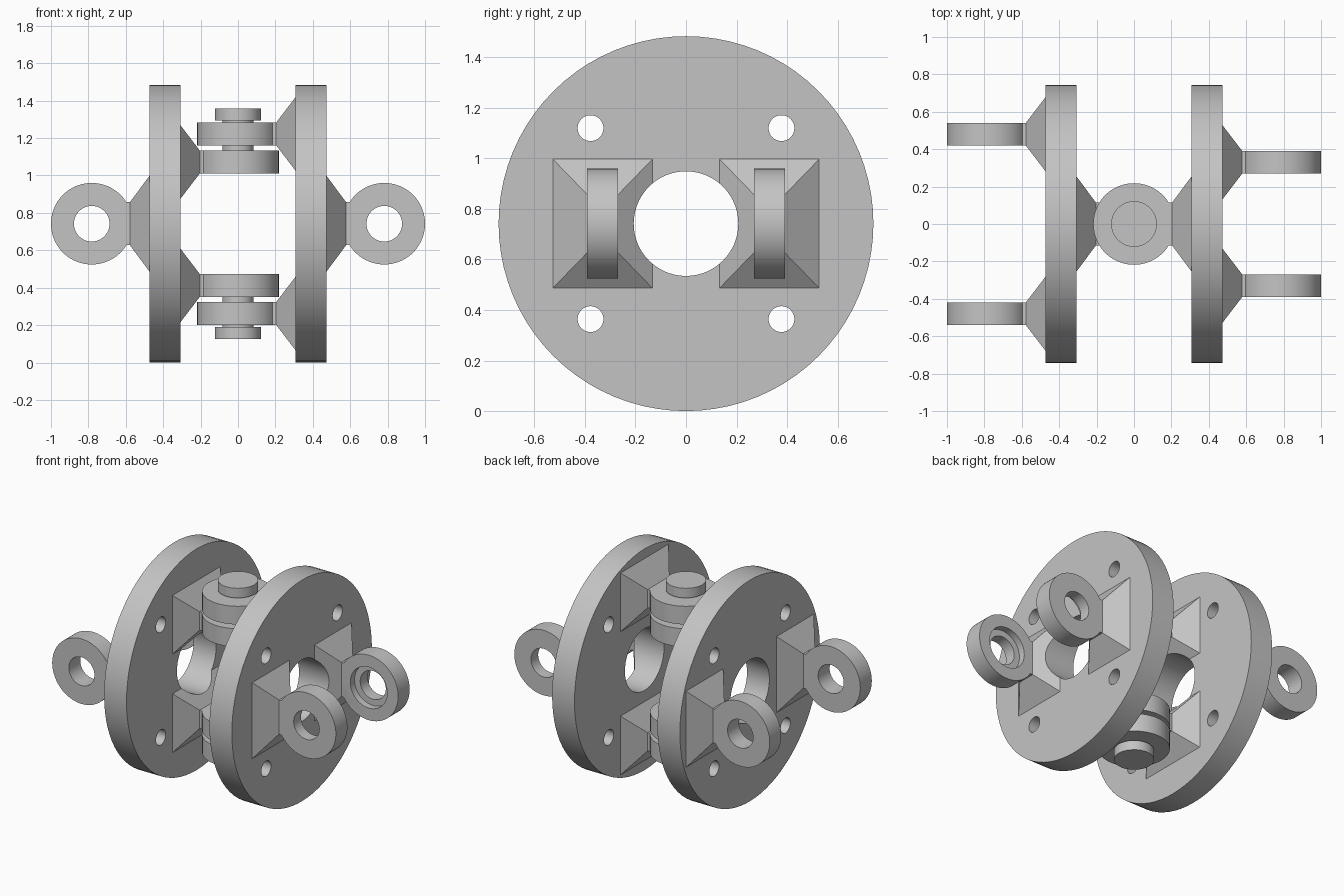
import bpy, bmesh, math
from mathutils import Matrix, Vector

cube = bpy.data.objects.get("Cube")
if cube:
    bpy.data.objects.remove(cube, do_unlink=True)

RADIUS = 0.742          # flange radius, also the height of the axis
HALF = 0.083            # half thickness of a flange
PITCH = 0.391           # flange centre to pin axis
LUG = 0.061             # half thickness of a lug
REACH = PITCH - HALF    # flange face to pin axis
INNER, OUTER = 0.33, 0.48
BORE = 0.207
SIDES = 80

steel = bpy.data.materials.new("Grey steel")
steel.use_nodes = True
grey = (0.55, 0.55, 0.55, 1)
steel.diffuse_color = grey
steel.node_tree.nodes["Principled BSDF"].inputs["Base Color"].default_value = grey

TURN = {"X": Matrix.Rotation(math.pi / 2, 4, "Y"),
        "Y": Matrix.Rotation(math.pi / 2, 4, "X"),
        "Z": Matrix.Identity(4)}


def rot(degrees, axis):
    return Matrix.Rotation(math.radians(degrees), 4, axis)


def make(name, bm):
    bmesh.ops.recalc_face_normals(bm, faces=bm.faces[:])
    mesh = bpy.data.meshes.new(name)
    bm.to_mesh(mesh)
    bm.free()
    mesh.materials.append(steel)
    obj = bpy.data.objects.new(name, mesh)
    bpy.context.collection.objects.link(obj)
    return obj


def cylinder(name, radius, length, axis, centres=((0, 0, 0),)):
    bm = bmesh.new()
    for c in centres:
        bmesh.ops.create_cone(bm, cap_ends=True, segments=SIDES, radius1=radius,
                              radius2=radius, depth=length,
                              matrix=Matrix.Translation(c) @ TURN[axis])
    return make(name, bm)


def select(obj):
    bpy.ops.object.select_all(action="DESELECT")
    bpy.context.view_layer.objects.active = obj
    obj.select_set(True)


def combine(obj, tool, operation):
    select(obj)
    mod = obj.modifiers.new("Combine", "BOOLEAN")
    mod.operation, mod.solver, mod.object = operation, "EXACT", tool
    bpy.ops.object.modifier_apply(modifier=mod.name)
    bpy.data.objects.remove(tool, do_unlink=True)


def finish(obj, matrix):
    obj.data.transform(matrix)
    select(obj)
    bpy.ops.object.shade_smooth_by_angle(angle=math.radians(30))


def foot():
    """Tapered foot and short neck, growing along +x from the flange face."""
    sections = [(0, 0.197, 0.255), (0.104, LUG, 0.115), (REACH - 0.16, LUG, 0.115)]
    bm = bmesh.new()
    loops = [[bm.verts.new((x, sy * y, sz * z))
              for sy, sz in ((-1, -1), (1, -1), (1, 1), (-1, 1))]
             for x, y, z in sections]
    for a, b in zip(loops, loops[1:]):
        for i in range(4):
            j = (i + 1) % 4
            bm.faces.new((a[i], a[j], b[j], b[i]))
    bm.faces.new(loops[0])
    bm.faces.new(loops[-1])
    return make("foot", bm)


def lug(name, matrix, recessed):
    """Eye with a tapered foot; recessed eyes sit closer in, over the bore."""
    eye = (REACH, 0, 0)
    obj = cylinder(name, 0.218, 2 * LUG, "Y", [eye])
    combine(obj, foot(), "UNION")
    combine(obj, cylinder("pin_hole", 0.095, 1, "Y", [eye]), "DIFFERENCE")
    if recessed:
        recess = (REACH, -LUG, 0)
        combine(obj, cylinder("recess", 0.137, 0.09, "Y", [recess]), "DIFFERENCE")
        combine(obj, cylinder("bore", BORE, 1, "X", [(0, -INNER, 0)]), "DIFFERENCE")
    finish(obj, matrix)


def flange(name, matrix):
    obj = cylinder(name, RADIUS, 2 * HALF, "X")
    combine(obj, cylinder("bore", BORE, 1, "X"), "DIFFERENCE")
    bolts = [(0, y, z) for y in (-0.378, 0.378) for z in (-0.378, 0.378)]
    combine(obj, cylinder("bolt_holes", 0.051, 1, "X", bolts), "DIFFERENCE")
    finish(obj, matrix)


def pin(name, matrix):
    profile = [(0, 0.272), (0.125, 0.272), (0.125, 0.312), (0.083, 0.312),
               (0.083, 0.552), (0.122, 0.552), (0.122, 0.617), (0, 0.617)]
    bm = bmesh.new()
    verts = [bm.verts.new((r, 0, z)) for r, z in profile]
    edges = [bm.edges.new(pair) for pair in zip(verts, verts[1:])]
    bmesh.ops.spin(bm, geom=verts + edges, cent=(0, 0, 0), axis=(0, 0, 1),
                   angle=2 * math.pi, steps=SIDES)
    bmesh.ops.remove_doubles(bm, verts=bm.verts[:], dist=0.0001)
    finish(make(name, bm), matrix)


# Two identical links, the second rolled a quarter turn about the long axis
axis_height = Vector((0, 0, RADIUS))
for side, x, roll in (("right", -PITCH, 0), ("left", PITCH, 90)):
    link = Matrix.Translation(axis_height + Vector((x, 0, 0))) @ rot(roll, "X")
    flange(side + "_flange", link)
    for n, flip in enumerate((0, 180), 1):
        place = Matrix.Translation((HALF, INNER, 0))
        lug(f"{side}_inner_lug_{n}", link @ rot(90 + flip, "X") @ place, True)
        place = Matrix.Translation((-HALF, OUTER, 0)) @ rot(180, "Z")
        lug(f"{side}_outer_lug_{n}", link @ rot(flip, "X") @ place, False)

# Hinge pins joining the links
for name, flip in (("upper_pin", 0), ("lower_pin", 180)):
    pin(name, Matrix.Translation(axis_height) @ rot(flip, "X"))
